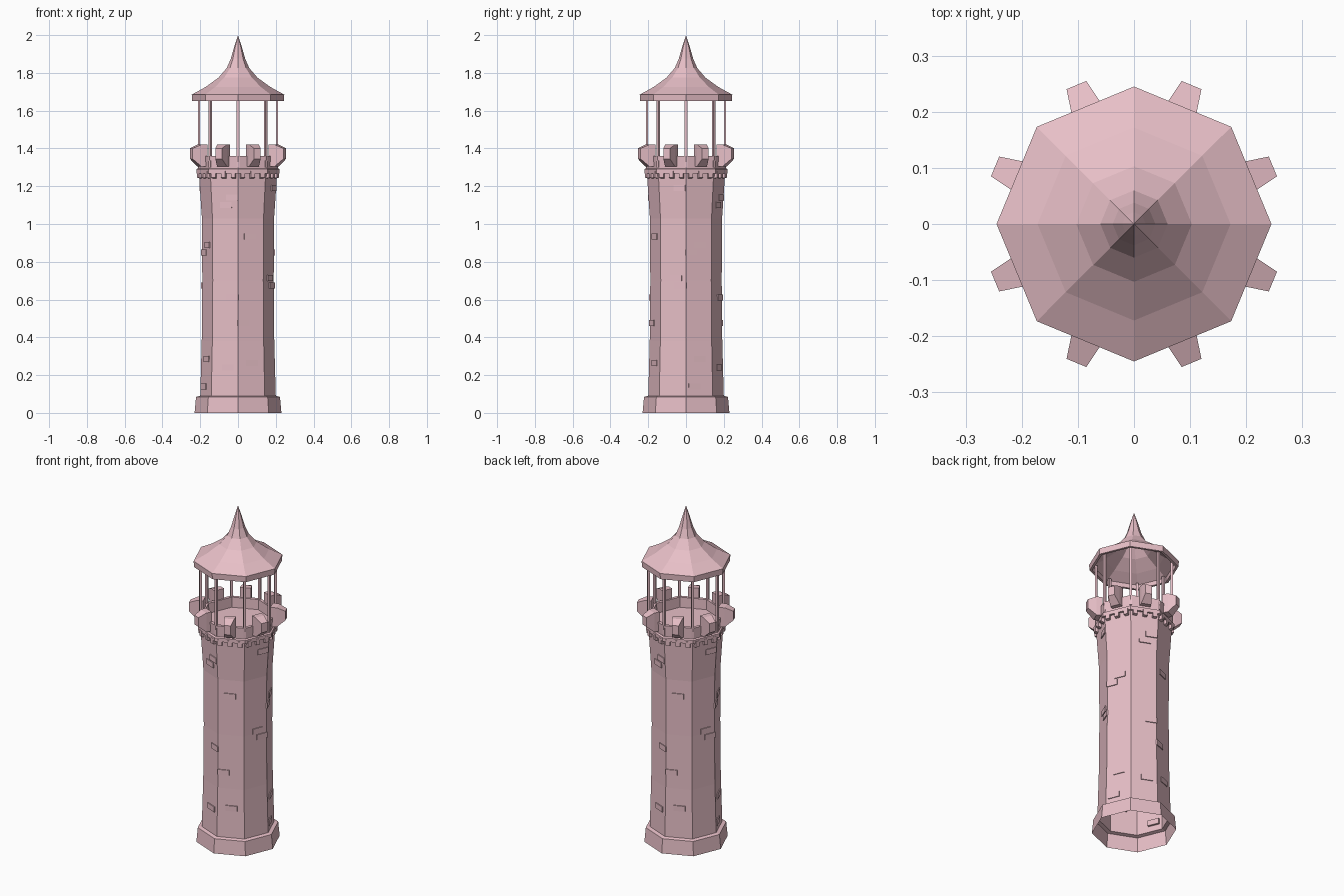
import bpy, bmesh
from math import cos, sin, pi, atan2
from mathutils import Matrix, Vector

if "Cube" in bpy.data.objects:
    bpy.data.objects.remove(bpy.data.objects["Cube"])

SIDES = 8
STEP = 2 * pi / SIDES
stone = bpy.data.materials.new("rose_stone")
stone.diffuse_color = (0.80, 0.52, 0.57, 1)
stone.use_nodes = True
stone.node_tree.nodes["Principled BSDF"].inputs["Base Color"].default_value = stone.diffuse_color


def finish(name, bm):
    bmesh.ops.recalc_face_normals(bm, faces=bm.faces)
    me = bpy.data.meshes.new(name)
    bm.to_mesh(me)
    bm.free()
    me.materials.append(stone)
    ob = bpy.data.objects.new(name, me)
    bpy.context.collection.objects.link(ob)
    return ob


def lathe(name, profile, closed=False):
    """Eight-sided turned shell from (radius, z) points."""
    bm = bmesh.new()
    rings = []
    for r, z in profile:
        if r == 0:
            rings.append([bm.verts.new((0, 0, z))] * SIDES)
        else:
            rings.append([bm.verts.new((r * cos(i * STEP), r * sin(i * STEP), z))
                          for i in range(SIDES)])
    pairs = list(zip(rings, rings[1:]))
    if closed:
        pairs.append((rings[-1], rings[0]))
    for a, b in pairs:
        for i in range(SIDES):
            j = (i + 1) % SIDES
            bm.faces.new(list(dict.fromkeys((a[i], a[j], b[j], b[i]))))
    return finish(name, bm)


def add_block(bm, angle, offset, sections):
    """Radial block; sections are (radius, half_width, z_low, z_high) inner and outer."""
    rot = Matrix.Rotation(angle, 3, 'Z')
    v = [bm.verts.new(rot @ Vector((r, offset + s * w, z)))
         for r, w, lo, hi in sections
         for s, z in ((-1, lo), (1, lo), (1, hi), (-1, hi))]
    for f in ((0, 1, 2, 3), (4, 5, 6, 7), (0, 1, 5, 4), (1, 2, 6, 5),
              (2, 3, 7, 6), (3, 0, 4, 7)):
        bm.faces.new([v[i] for i in f])


# Open-bottomed shaft with flared foot and top
SHAFT = [(0.20, 0.09), (0.192, 0.38), (0.189, 0.70), (0.191, 1.03), (0.205, 1.24),
         (0.207, 1.27)]
lathe("tower_shaft", [(0.23, 0), (0.222, 0.085)] + SHAFT)

# Parapet wall with a lip beneath and the walkway floor inside
lathe("parapet", [(0.205, 1.268), (0.221, 1.268), (0.221, 1.29), (0.212, 1.295),
                  (0.215, 1.36), (0.195, 1.36), (0.193, 1.30), (0, 1.30)])

# Small corbels, three per side
bm = bmesh.new()
for i in range(SIDES):
    for t in (-0.056, 0, 0.056):
        add_block(bm, (i + 0.5) * STEP, t,
                  [(0.18, 0.012, 1.24, 1.28), (0.206, 0.012, 1.245, 1.28)])
finish("corbels", bm)

# Flared merlons, one in the middle of each side
bm = bmesh.new()
for i in range(SIDES):
    add_block(bm, (i + 0.5) * STEP, 0,
              [(0.188, 0.031, 1.305, 1.42), (0.222, 0.028, 1.305, 1.42)])
    add_block(bm, (i + 0.5) * STEP, 0,
              [(0.222, 0.028, 1.305, 1.42), (0.268, 0.019, 1.345, 1.40)])
bmesh.ops.remove_doubles(bm, verts=bm.verts, dist=1e-5)
finish("merlons", bm)

# Slender posts at the corners
bm = bmesh.new()
for i in range(SIDES):
    add_block(bm, i * STEP, 0, [(0.200, 0.007, 1.30, 1.675), (0.213, 0.007, 1.30, 1.675)])
finish("roof_posts", bm)

# Concave pointed roof, hollow underneath
lathe("roof", [(0.228, 1.65), (0.243, 1.65), (0.245, 1.685), (0.172, 1.725), (0.103, 1.775),
               (0.06, 1.825), (0.038, 1.875), (0.021, 1.935), (0, 2.0)])
lathe("roof_underside", [(0.228, 1.65), (0.226, 1.675), (0.165, 1.712), (0.095, 1.762),
                         (0.05, 1.81), (0, 1.88)])


def shaft_radius(z):
    for (r0, z0), (r1, z1) in zip(SHAFT, SHAFT[1:]):
        if z <= z1:
            return r0 + (r1 - r0) * (z - z0) / (z1 - z0)
    return SHAFT[-1][0]


# Raised bricks, repeated by a half turn around the tower
BRICKS = [(-.155, -.07, .89), (-.17, -.02, .85), (.16, -.05, .715), (.17, -.025, .675),
          (-.16, -.07, .285), (-.18, -.045, .14), (.06, -.16, .935), (-.01, -.175, .61),
          (.02, -.17, .475), (.07, -.16, .265), (-.05, -.165, .24), (.18, -.03, 1.19),
          (-.06, -.16, 1.10), (-.03, -.18, 1.14)]
bm = bmesh.new()
for x, y, z in BRICKS:
    face = (int(atan2(y, x) // STEP) + 0.5) * STEP
    t = -x * sin(face) + y * cos(face)
    t = max(-0.042, min(0.042, t))
    a = shaft_radius(z) * cos(STEP / 2)
    for turn in (0, pi):
        add_block(bm, face + turn, t, [(a - 0.012, 0.033, z - 0.016, z + 0.016),
                                       (a + 0.005, 0.033, z - 0.016, z + 0.016)])
finish("raised_bricks", bm)
